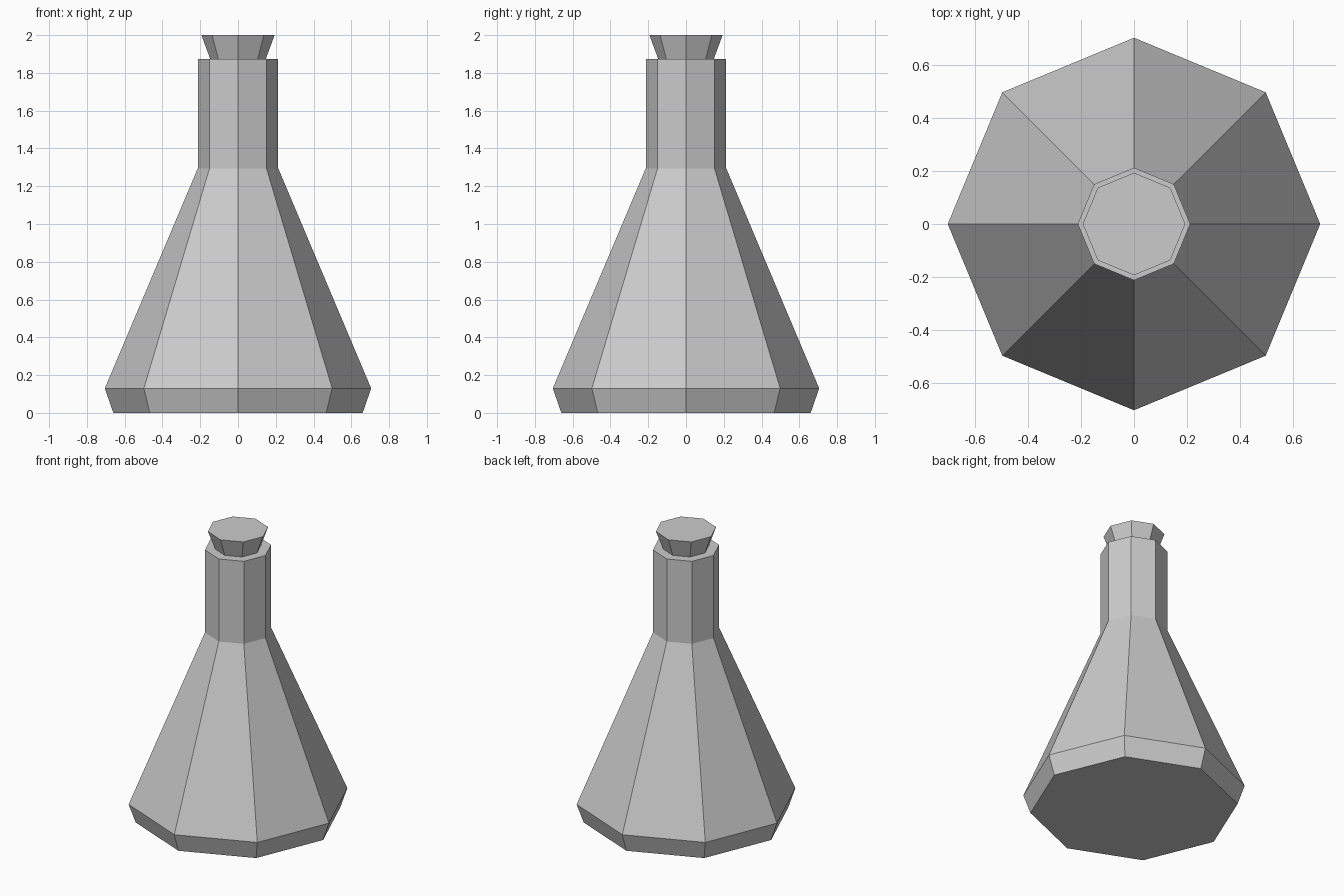
import bpy
import bmesh
from math import cos, sin, pi

cube = bpy.data.objects.get("Cube")
if cube:
    bpy.data.objects.remove(cube, do_unlink=True)

SIDES = 8

# Single neutral material
grey = bpy.data.materials.new("light_grey")
grey.use_nodes = True
colour = (0.6, 0.6, 0.6, 1.0)
grey.diffuse_color = colour
grey.node_tree.nodes["Principled BSDF"].inputs["Base Color"].default_value = colour


def turned_part(name, profile):
    """Closed faceted solid from (radius, height) rings, listed bottom to top."""
    bm = bmesh.new()
    rings = []
    for radius, z in profile:
        angles = [2 * pi * i / SIDES for i in range(SIDES)]
        rings.append([bm.verts.new((radius * cos(a), radius * sin(a), z)) for a in angles])
    for low, high in zip(rings, rings[1:]):
        for i in range(SIDES):
            j = (i + 1) % SIDES
            bm.faces.new((low[i], low[j], high[j], high[i]))
    bm.faces.new(rings[0][::-1])
    bm.faces.new(rings[-1])
    mesh = bpy.data.meshes.new(name)
    bm.to_mesh(mesh)
    bm.free()
    mesh.materials.append(grey)
    obj = bpy.data.objects.new(name, mesh)
    bpy.context.collection.objects.link(obj)
    return obj


# Flask: bevelled foot, conical body, straight neck
turned_part("flask_body", [(0.66, 0), (0.705, 0.13), (0.213, 1.295), (0.213, 1.873)])

# Stopper: flared plug standing on the neck
turned_part("stopper", [(0.147, 1.873), (0.194, 2.0)])
